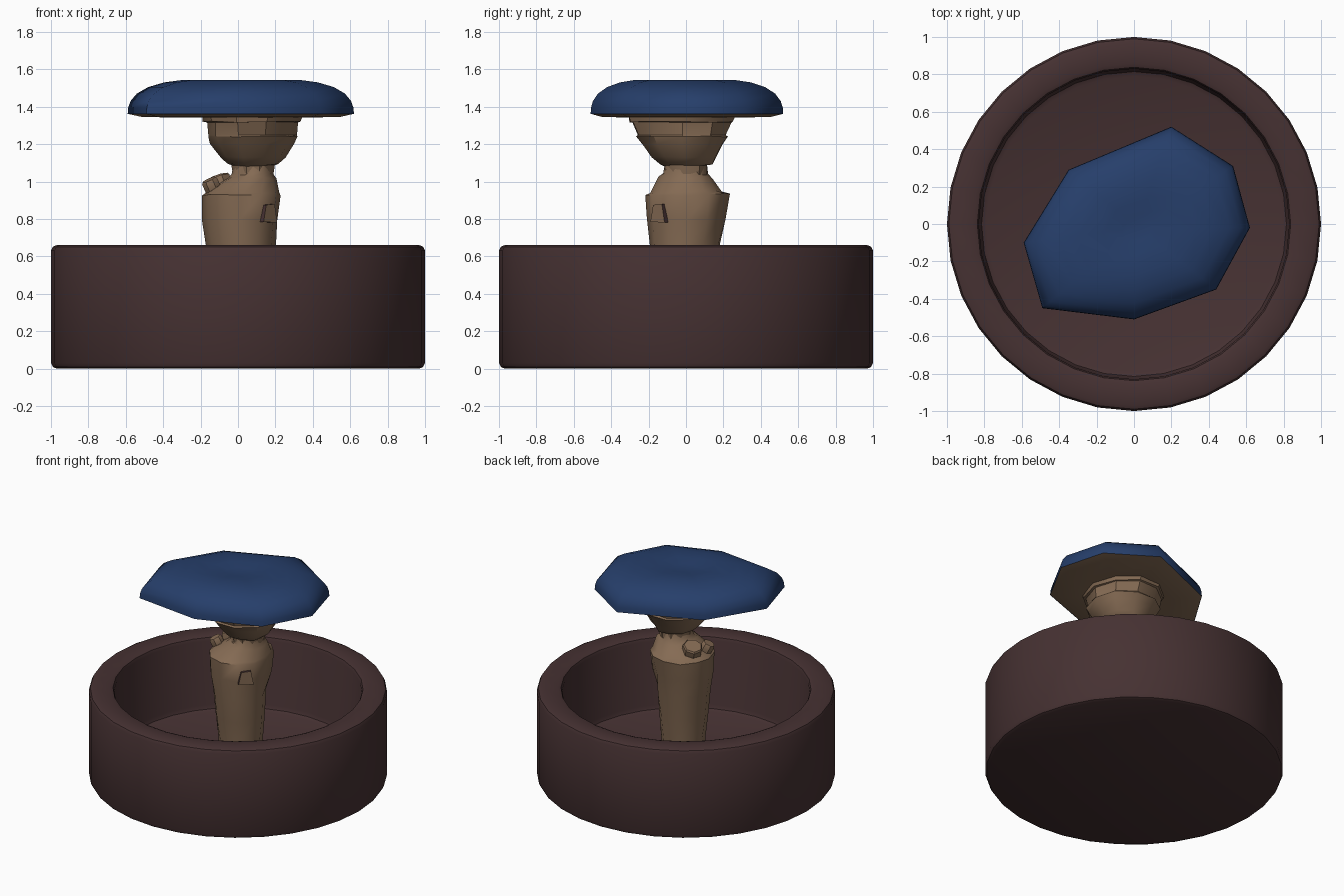
import bpy, math, random
from mathutils import Vector, Matrix

if "Cube" in bpy.data.objects:
    bpy.data.objects.remove(bpy.data.objects["Cube"])

random.seed(4)


def material(name, rgb):
    m = bpy.data.materials.new(name)
    m.diffuse_color = (*rgb, 1)
    m.use_nodes = True
    m.node_tree.nodes["Principled BSDF"].inputs["Base Color"].default_value = m.diffuse_color
    return m


BROWN = material("dark brown", (0.061, 0.031, 0.032))
TAN = material("tan", (0.235, 0.147, 0.088))
BLUE = material("navy blue", (0.0195, 0.049, 0.146))


def loft(name, rings, mat, angle=40, cap_start=True, cap_end=True):
    """Skin a stack of equal point rings."""
    n = len(rings[0])
    verts = [p for r in rings for p in r]
    faces = []
    for i in range(len(rings) - 1):
        for j in range(n):
            k = (j + 1) % n
            faces.append((i * n + j, i * n + k, (i + 1) * n + k, (i + 1) * n + j))
    if cap_start:
        faces.append(tuple(reversed(range(n))))
    if cap_end:
        faces.append(tuple(range((len(rings) - 1) * n, len(rings) * n)))
    me = bpy.data.meshes.new(name)
    me.from_pydata(verts, [], faces)
    me.materials.append(mat)
    me.update()
    ob = bpy.data.objects.new(name, me)
    bpy.context.collection.objects.link(ob)
    bpy.ops.object.select_all(action='DESELECT')
    ob.select_set(True)
    bpy.context.view_layer.objects.active = ob
    bpy.ops.object.shade_smooth_by_angle(angle=math.radians(angle))
    return ob


def ellipse(n, z, cx, cy, rx, ry, jitter=0.0, zj=0.0):
    ring = []
    for j in range(n):
        a = 2 * math.pi * j / n
        f = 1 + random.uniform(-jitter, jitter)
        ring.append((cx + rx * f * math.cos(a), cy + ry * f * math.sin(a),
                     z + random.uniform(-zj, zj)))
    return ring


# pot: lathed profile (radius, height), bottom centre to inner floor
pot_profile = [(0.97, 0), (0.99, 0.009), (1, 0.03), (1, 0.63), (0.99, 0.651), (0.97, 0.66),
               (0.86, 0.66), (0.838, 0.651), (0.83, 0.63), (0.825, 0.16), (0.815, 0.132),
               (0.79, 0.12)]
loft("pot", [ellipse(32, z, 0, 0, r, r) for r, z in pot_profile], BROWN)

# lower stem: z, centre x, centre y, radius x, radius y
lower = [(0.11, 0.02, 0, 0.14, 0.14), (0.30, 0.02, 0, 0.15, 0.15),
         (0.48, 0.02, 0, 0.17, 0.17), (0.66, 0.015, 0, 0.185, 0.19),
         (0.80, 0.015, 0.005, 0.205, 0.21), (0.93, 0.015, 0.01, 0.215, 0.22),
         (0.945, 0.03, 0, 0.20, 0.19), (1.02, 0.075, 0, 0.13, 0.14),
         (1.04, 0.08, 0, 0.11, 0.12), (1.10, 0.08, 0, 0.105, 0.115)]
loft("lower_stem", [ellipse(12, *r, 0.05, 0.008) for r in lower], TAN, 45)

# upper stem bulb with stepped ridges
upper = [(1.03, 0.08, 0, 0.105, 0.115), (1.085, 0.08, 0, 0.115, 0.12),
         (1.095, 0.08, 0, 0.14, 0.145), (1.13, 0.08, -0.01, 0.18, 0.18),
         (1.20, 0.08, -0.02, 0.225, 0.225), (1.24, 0.08, -0.02, 0.24, 0.255),
         (1.25, 0.075, -0.02, 0.235, 0.25), (1.315, 0.075, -0.02, 0.245, 0.275),
         (1.32, 0.075, -0.02, 0.26, 0.29), (1.36, 0.075, -0.02, 0.27, 0.30)]
loft("upper_stem", [ellipse(10, *r, 0.03, 0.004) for r in upper], TAN, 35)


# broken branch stubs on the shoulder of the stem
def stub(name, base, tip, radius):
    base, tip = Vector(base), Vector(tip)
    rot = (tip - base).to_track_quat('Z', 'Y').to_matrix()
    rings = []
    for t, s in ((0, 0.85), (0.6, 1.0), (0.92, 1.0), (1, 0.88)):
        c = base.lerp(tip, t)
        rings.append([c + rot @ Vector(p) for p in ellipse(7, 0, 0, 0, radius * s, radius * s)])
    loft(name, rings, TAN, 30)


stub("branch_stub_large", (-0.07, 0.05, 0.91), (-0.11, 0.075, 1.025), 0.068)
stub("branch_stub_small", (-0.11, -0.03, 0.91), (-0.155, -0.05, 1.01), 0.045)

# bark knot: tan plate with dark sides, facing the front right
out = Vector((0.72, -0.69, 0)).normalized()
side = Vector((-out.y, out.x, 0))
corners = [(-0.055, -0.045), (0.05, -0.05), (0.03, 0.05), (-0.035, 0.045)]
rings = []
for d in (0.195, 0.222):
    rings.append([Vector((0.015, 0.003, 0.83)) + out * d + side * u + Vector((0, 0, v))
                  for u, v in corners])
knot = loft("bark_knot", rings, TAN, 20)
knot.data.materials.append(BROWN)
for f in knot.data.polygons:
    f.material_index = 0 if f.normal.dot(out) > 0.7 else 1

# mushroom cap: one irregular eight-sided outline scaled up the dome
outline = [(0.62, -0.02), (0.53, 0.31), (0.20, 0.52), (-0.35, 0.29),
           (-0.59, -0.10), (-0.49, -0.45), (0.0, -0.51), (0.44, -0.35)]
CX, CY = 0.02, -0.02


def cap_ring(scale, z):
    return [(CX + (x - CX) * scale, CY + (y - CY) * scale, z) for x, y in outline]


loft("cap", [cap_ring(s, z) for s, z in
             ((1.0, 1.36), (0.995, 1.395), (0.975, 1.43), (0.92, 1.47), (0.82, 1.505),
              (0.68, 1.53), (0.52, 1.543), (0.3, 1.54), (0.14, 1.528))],
     BLUE, 60, cap_start=False)

# underside of the cap
loft("cap_underside", [cap_ring(s, z) for s, z in ((0.3, 1.345), (0.6, 1.342), (0.88, 1.346), (0.998, 1.362))],
     TAN, 40, cap_end=False)
